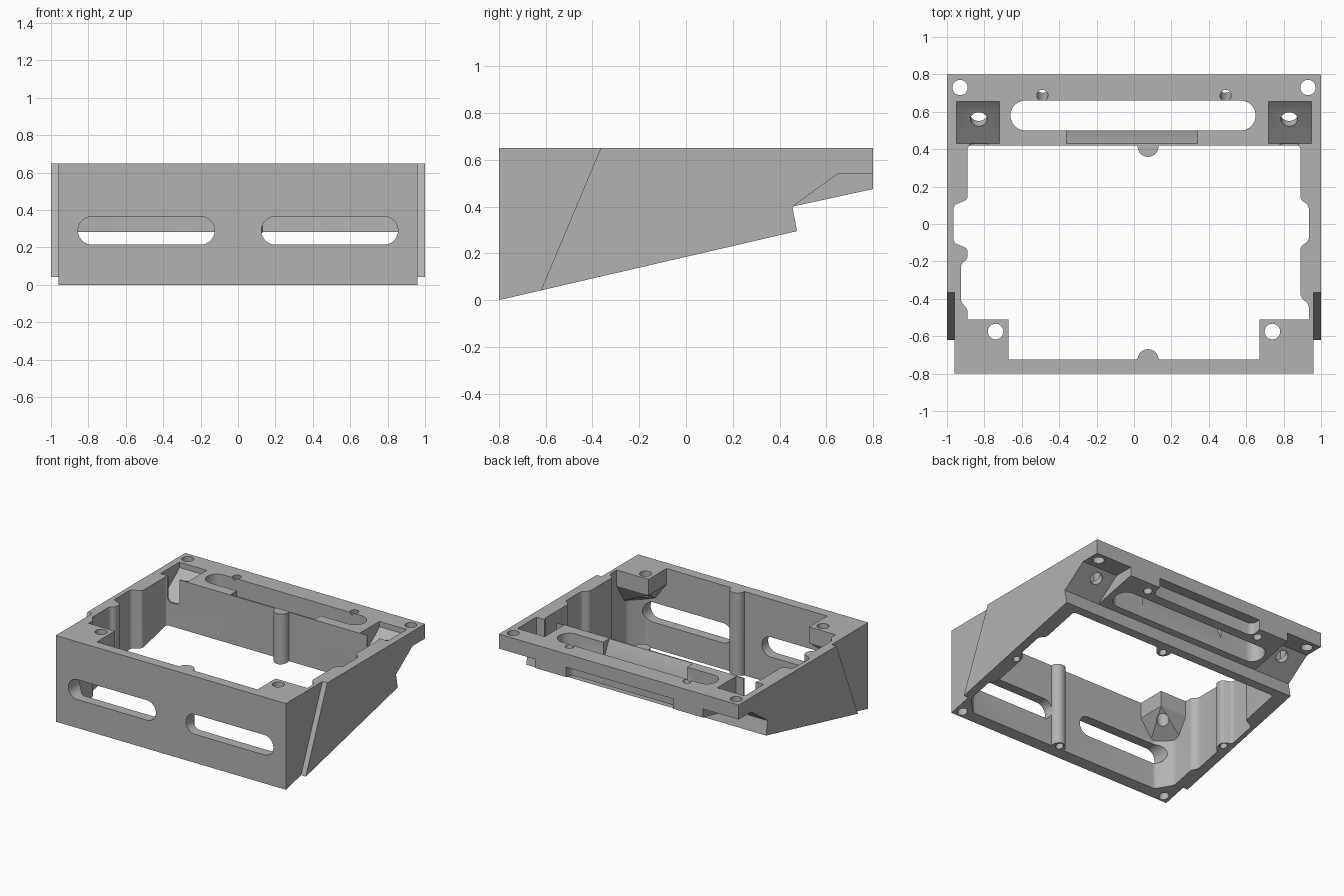
import bpy, bmesh, math
from mathutils import Matrix, Vector

if "Cube" in bpy.data.objects:
    bpy.data.objects.remove(bpy.data.objects["Cube"], do_unlink=True)

grey = bpy.data.materials.new("plain grey")
grey.use_nodes = True
grey.diffuse_color = (0.45, 0.45, 0.45, 1)
grey.node_tree.nodes["Principled BSDF"].inputs["Base Color"].default_value = grey.diffuse_color


def finish(name, bm):
    bmesh.ops.recalc_face_normals(bm, faces=bm.faces[:])
    mesh = bpy.data.meshes.new(name)
    bm.to_mesh(mesh)
    bm.free()
    mesh.materials.append(grey)
    obj = bpy.data.objects.new(name, mesh)
    bpy.context.collection.objects.link(obj)
    return obj


def prism(name, pts, axis, lo, hi, r=0, segs=5):
    """Extrude a 2D outline along an axis, with optionally rounded corners."""
    place = {"x": lambda a, b, h: (h, a, b),
             "y": lambda a, b, h: (a, h, b),
             "z": lambda a, b, h: (a, b, h)}[axis]
    bm = bmesh.new()
    bm.faces.new([bm.verts.new(place(a, b, lo)) for a, b in pts])
    if r:
        bmesh.ops.bevel(bm, geom=bm.verts[:], offset=r, segments=segs,
                        profile=0.5, affect="VERTICES", clamp_overlap=True)
    new = bmesh.ops.extrude_face_region(bm, geom=bm.faces[:])["geom"]
    bmesh.ops.translate(bm, vec=place(0, 0, hi - lo),
                        verts=[v for v in new if isinstance(v, bmesh.types.BMVert)])
    return finish(name, bm)


def rect(a, b, c, d):
    return [(a, c), (b, c), (b, d), (a, d)]


def rod(name, x, y, r, lo, hi, tilt=0):
    """Cylinder along z, optionally leaning about x through its top end."""
    bm = bmesh.new()
    bmesh.ops.create_cone(bm, cap_ends=True, segments=28, radius1=r, radius2=r, depth=hi - lo)
    bmesh.ops.transform(bm, verts=bm.verts[:],
                        matrix=Matrix.Translation((x, y, (lo + hi) / 2)) @ Matrix.Rotation(tilt, 4, "X"))
    return finish(name, bm)


def cut(target, tool):
    mod = target.modifiers.new("cut", "BOOLEAN")
    mod.operation = "DIFFERENCE"
    mod.solver = "EXACT"
    mod.object = tool
    deps = bpy.context.evaluated_depsgraph_get()
    mesh = bpy.data.meshes.new_from_object(target.evaluated_get(deps))
    target.modifiers.clear()
    target.data = mesh
    bpy.data.objects.remove(tool, do_unlink=True)


# wedge body with a raised rear shelf
frame = prism("wedge_frame", [(-.8, 0), (.475, .295), (.455, .4), (.8, .475), (.8, .65), (-.8, .65)],
              "x", -1, 1)

# central opening, stepped along both side walls
right = [(.83, -.725), (.935, -.62), (.935, -.43), (.89, -.39), (.89, -.12), (.935, -.09),
         (.935, .1), (.89, .13), (.89, .42)]
left = [(-.89, .42), (-.89, .13), (-.965, .1), (-.965, -.1), (-.89, -.13), (-.89, -.19),
        (-.925, -.21), (-.925, -.42), (-.89, -.45), (-.89, -.63), (-.79, -.725)]
opening = prism("opening", right + left, "z", -.2, .9, r=.018, segs=4)

# posts and tapered corner bosses stay solid inside the opening
for y in (.415, -.725):
    cut(opening, rod("post", .075, y, .056, -.3, 1))
for s in (1, -1):
    bm = bmesh.new()
    for z in (.53, 1):
        for x, y in rect(.67, 1.1, -.9, -.51):
            bm.verts.new((s * x, y, z))
    for x, y in ((.84, -.9), (1.1, -.65), (1.1, -.9)):
        bm.verts.new((s * x, y, .3))
    bmesh.ops.convex_hull(bm, input=bm.verts[:])
    cut(opening, finish("boss", bm))
cut(frame, opening)

# rear slot, its sloped lead-in and the groove under the rear edge
cut(frame, prism("rear_slot", rect(-.66, .65, .5, .66), "z", .2, .9, r=.0795, segs=14))
cut(frame, prism("lead_in", [(.43, .651), (.43, .7), (.51, .7), (.51, .48)], "x", -.36, .34))
cut(frame, prism("rear_groove", rect(-.45, .44, .72, .9), "z", .3, .55, r=.04))

for s in (1, -1):
    def span(a, b):
        return sorted((s * a, s * b))

    # front face narrows ahead of a slanted line
    cut(frame, prism("narrowing", [(-.9, -.1), (-.68, -.1), (-.323, .75), (-.9, .75)],
                     "x", *span(.96, 1.1)))
    # front wall slots
    cut(frame, prism("front_slot", rect(*span(.125, .855), .215, .365),
                     "y", -.9, -.64, r=.0745, segs=14))
    # underside notch at the rear corner
    cut(frame, prism("corner_notch", [(.455, .4), (.65, .54), (.9, .54), (.9, .2), (.6, .2)],
                     "x", *span(.7, 1.1)))
    # screw pocket with sloped floor and access groove
    cut(frame, prism("pocket", [(.43, .44), (.62, .575), (.655, .61), (.655, .8), (.43, .8)],
                     "x", *span(.72, .948)))
    cut(frame, prism("access", rect(*span(.78, .88), .46, .8), "y", .4, .44, r=.03))
    hole = rod("pocket_hole", s * .83, 0, .045, -.1, .1)
    hole.matrix_world = Matrix.Translation((0, .57, .52)) @ Matrix.Rotation(math.radians(35.7), 4, "X")
    bpy.context.view_layer.update()
    cut(frame, hole)
    # screw holes in the top and the bottom rim
    cut(frame, rod("rear_hole", s * .93, .73, .041, .3, .9))
    cut(frame, rod("boss_hole", s * .74, -.575, .042, .4, .9))
    cut(frame, rod("leaning_hole", s * .49, .71, .03, .3, .8, math.radians(13)))
    cut(frame, rod("corner_rim_hole", s * .9, -.755, .035, -.2, .14))
    cut(frame, rod("side_rim_hole", s * .925, -.15, .025, -.2, .25))
for y, top in ((.395, .4), (-.705, .12)):
    cut(frame, rod("post_hole", .075, y, .027, -.2, top))

# clean shading with crisp edges
bpy.ops.object.select_all(action="DESELECT")
frame.select_set(True)
bpy.context.view_layer.objects.active = frame
bpy.ops.object.shade_smooth_by_angle(angle=math.radians(30))
